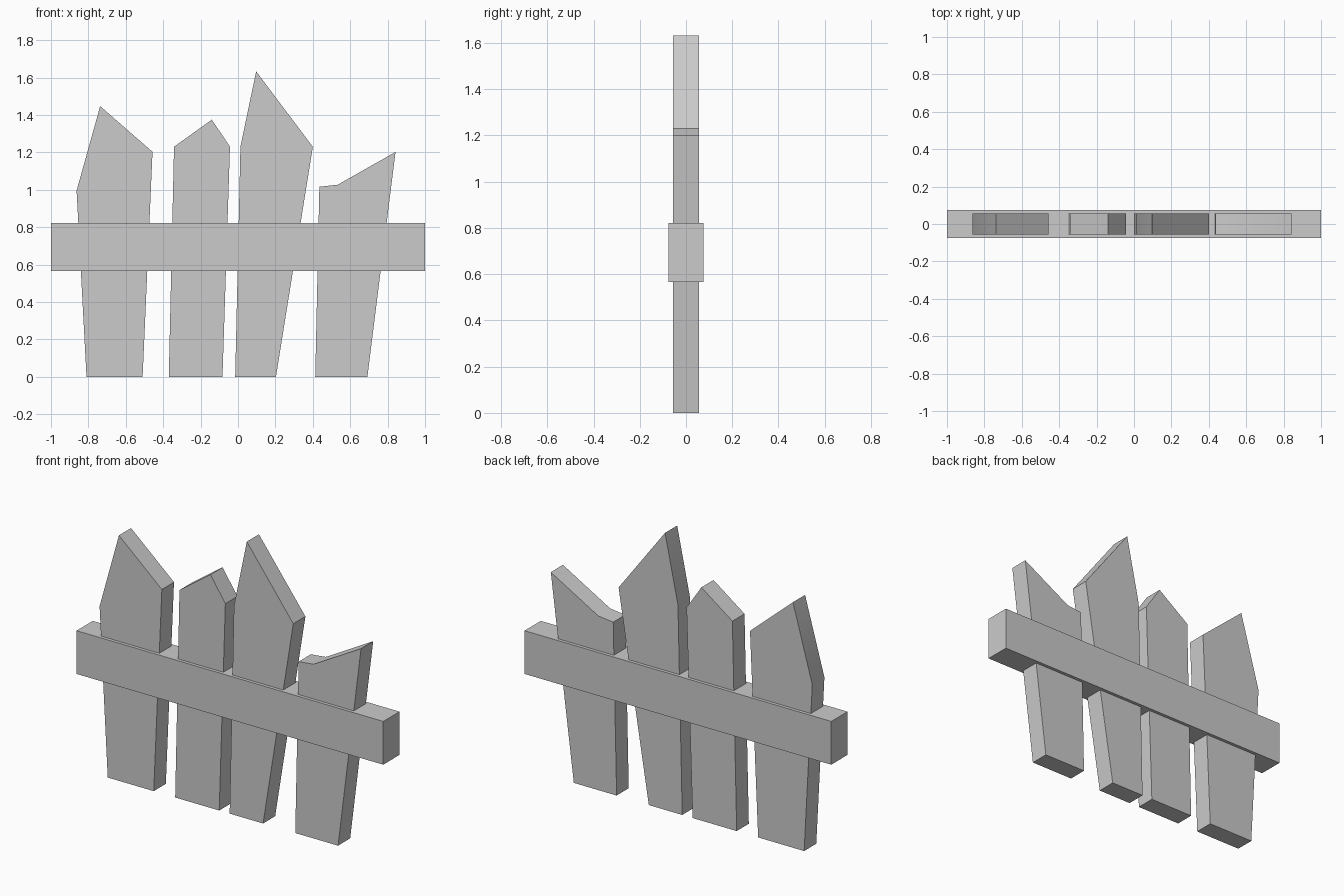
import bpy, bmesh
from math import radians

if "Cube" in bpy.data.objects:
    bpy.data.objects.remove(bpy.data.objects["Cube"])


def slab(name, outline, depth):
    """Extrude an (x, z) outline symmetrically about y = 0."""
    bm = bmesh.new()
    front = bm.faces.new([bm.verts.new((x, -depth / 2, z)) for x, z in outline])
    ext = bmesh.ops.extrude_face_region(bm, geom=[front], use_keep_orig=True)
    back = [g for g in ext["geom"] if isinstance(g, bmesh.types.BMVert)]
    bmesh.ops.translate(bm, verts=back, vec=(0, depth, 0))
    bmesh.ops.recalc_face_normals(bm, faces=bm.faces)
    mesh = bpy.data.meshes.new(name)
    bm.to_mesh(mesh)
    bm.free()
    obj = bpy.data.objects.new(name, mesh)
    bpy.context.collection.objects.link(obj)
    return obj


# Crooked pickets: bottom left, bottom right, right shoulder, tip, left shoulder
pickets = [
    [(-0.81, 0), (-0.51, 0), (-0.457, 1.203), (-0.737, 1.447), (-0.863, 0.995)],
    [(-0.37, 0), (-0.083, 0), (-0.043, 1.23), (-0.14, 1.375), (-0.342, 1.23)],
    [(-0.015, 0), (0.203, 0), (0.40, 1.23), (0.097, 1.633), (0.013, 1.23)],
    [(0.413, 0), (0.692, 0), (0.842, 1.202), (0.533, 1.027), (0.435, 1.016)],
]
for i, outline in enumerate(pickets, 1):
    picket = slab(f"picket_{i}", outline, 0.113)
    bpy.ops.object.select_all(action='DESELECT')
    picket.select_set(True)
    bpy.context.view_layer.objects.active = picket
    bpy.ops.object.shade_smooth_by_angle(angle=radians(30))

# Horizontal rail that the pickets pass through
slab("rail", [(-1, 0.567), (1, 0.567), (1, 0.822), (-1, 0.822)], 0.151)
